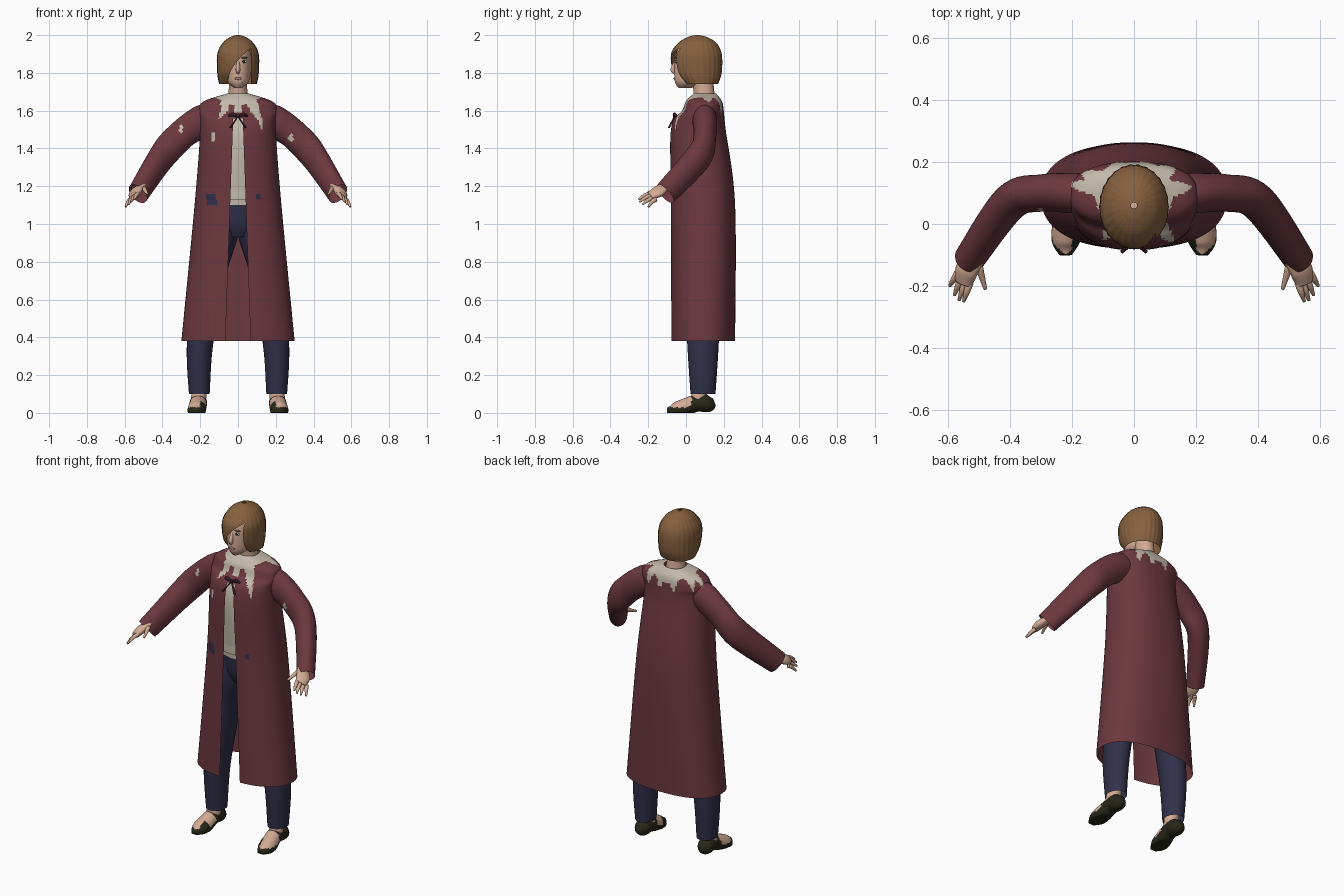
import bpy, bmesh, math
from mathutils import Vector

cube = bpy.data.objects.get("Cube")
if cube:
    bpy.data.objects.remove(cube)


def material(name, *rgb):
    m = bpy.data.materials.new(name)
    m.use_nodes = True
    m.diffuse_color = (*rgb, 1)
    m.node_tree.nodes["Principled BSDF"].inputs["Base Color"].default_value = (*rgb, 1)
    return m


COAT = material("maroon_cloth", .15, .04, .05)
CREAM = material("cream_cloth", .55, .49, .41)
SKIN = material("skin", .66, .41, .3)
HAIR = material("brown_hair", .24, .12, .05)
NAVY = material("navy_cloth", .03, .03, .07)
SHOE = material("dark_leather", .02, .02, .01)
BOW = material("dark_ribbon", .04, .01, .02)
LIP = material("lips", .42, .2, .16)
EYE = material("eye_white", .6, .55, .5)
CLOTH = [COAT, CREAM, NAVY]
ACROSS = Vector((0, 1, 0))
UP = Vector((0, 0, 1))


def dense(rows, steps):
    """Catmull-Rom curve through the rows."""
    pts = [Vector(r) for r in (rows[0], *rows, rows[-1])]
    out = []
    for a, b, c, d in zip(pts, pts[1:], pts[2:], pts[3:]):
        for s in range(steps):
            t = s / steps
            out.append(b + (c - a) * t / 2 + (a - b * 2.5 + c * 2 - d / 2) * t * t
                       + (b * 3 - a - c * 3 + d) * t ** 3 / 2)
    return out + [pts[-1]]


def join_rings(name, rings, mats, rule, caps):
    """Bridge rows of points into a smooth sheet, welding touching seams."""
    bm = bmesh.new()
    rows = [[bm.verts.new(p) for p in ring] for ring in rings]
    for low, high in zip(rows, rows[1:]):
        for i in range(len(low) - 1):
            bm.faces.new((low[i], low[i + 1], high[i + 1], high[i]))
    if caps:
        for row in (rows[0], rows[-1]):
            bm.faces.new(row[:-1])
    bmesh.ops.remove_doubles(bm, verts=bm.verts[:], dist=.00001)
    bmesh.ops.recalc_face_normals(bm, faces=bm.faces[:])
    for f in bm.faces:
        f.smooth = True
        if rule:
            f.material_index = rule(f.calc_center_median(), f.normal)
    mesh = bpy.data.meshes.new(name)
    bm.to_mesh(mesh)
    bm.free()
    for m in mats:
        mesh.materials.append(m)
    bpy.context.collection.objects.link(bpy.data.objects.new(name, mesh))


def loft(name, rows, mats, power=1, gap=None, rule=None, caps=False, groove=0, around=100):
    """Upright body; rows hold height, half width, front y and back y."""
    rings = []
    for z, half, front, back in dense(rows, 18):
        left, right = gap(z) if gap else (0, 0)

        def angle(x):
            return math.copysign(math.asin(min(.95, abs(x / half) ** (1 / power))), x)
        start, end = angle(right), angle(left) + math.tau
        ring = []
        for i in range(around + 1):
            t = start + (end - start) * i / around
            s, c = math.sin(t), math.cos(t)
            w = 1 - groove * (1 + math.cos(26 * t)) / 2
            ring.append((w * half * math.copysign(abs(s) ** power, s),
                         (front + back) / 2 - w * (back - front) / 2 * math.copysign(abs(c) ** power, c), z))
        rings.append(ring)
    join_rings(name, rings, mats, rule, caps)


def tube(name, rows, mats, side=1, flat=1, ref=UP, rule=None, caps=True, around=28):
    """Limb along a path; rows hold x, y, z and radius; nothing sinks below the ground."""
    pts = dense(rows, 8)
    rings = []
    for i, p in enumerate(pts):
        along = (pts[min(i + 1, len(pts) - 1)] - pts[max(i - 1, 0)]).to_3d().normalized()
        u = along.cross(ref).normalized()
        v = u.cross(along) * flat
        ring = []
        for j in range(around + 1):
            t = math.tau * j / around
            q = p.to_3d() + (u * math.cos(t) + v * math.sin(t)) * p.w
            ring.append((q.x * side, q.y, max(q.z, 0)))
        rings.append(ring)
    join_rings(name, rings, mats, rule, caps)


def ball(name, loc, size, mat):
    bpy.ops.mesh.primitive_uv_sphere_add(segments=16, ring_count=10, radius=1, location=loc)
    ob = bpy.context.object
    ob.name = name
    ob.scale = size
    ob.data.materials.append(mat)
    bpy.ops.object.shade_smooth()


# Ragged pale collar: spikes by azimuth and reach, loose flecks by x and z
SPIKES = {0: .19, 38: .29, -33: .24, -98: .23, -112: .21, 96: .2, 125: .2, -150: .17, 160: .17}
FLECKS = [(-.3, 1.51), (-.13, 1.46), (.28, 1.46)]


def cloth_rule(c, normal):
    arm = c - Vector((0, .1, 1.7))
    azimuth = math.degrees(math.atan2(arm.x, -arm.y))
    reach = max(r - (r - .13) * abs(azimuth - a) / 12 for a, r in SPIKES.items())
    if arm.length < max(.13, reach):
        return 1
    if c.y < .1 and any(math.hypot(c.x - x, (c.z - z) / 2) < .012 for x, z in FLECKS):
        return 1
    worn = min(math.hypot(c.x + .14, c.z - 1.13) - .03, math.hypot(c.x - .11, c.z - 1.15) - .014)
    return 2 if c.y < 0 and worn < 0 else 0


def coat_gap(z):
    w = .08 - .035 * z if z < 1.56 else 0
    return -w, w


def hair_gap(z):
    return (3.4 * (z - 1.74) ** 2 - .055, .07) if z < 1.93 else (.07, .07)


# Long open coat
loft("coat", [(.38, .3, -.08, .26), (1.1, .23, -.08, .26), (1.5, .2, -.08, .21), (1.6, .21, -.02, .2),
              (1.65, .18, 0, .19), (1.69, .06, .04, .16)],
     CLOTH, power=.85, gap=coat_gap, rule=cloth_rule)

# Shirt, belt and trouser top
loft("shirt", [(1.1, .17, -.05, .2), (1.45, .15, -.06, .17), (1.63, .09, .02, .15)], [CREAM])
loft("belt", [(1.13, .18, -.06, .21), (1.18, .17, -.06, .21)], [CREAM])
loft("trouser_top", [(.93, .1, 0, .17), (1, .15, -.03, .19), (1.14, .17, -.05, .2)], [NAVY], caps=True)

# Neck, head and face
loft("neck", [(1.6, .07, .04, .16), (1.7, .05, .04, .15), (1.8, .05, .02, .14)], [SKIN])
loft("head", [(1.72, .02, -.04, .03), (1.76, .06, -.06, .1), (1.86, .07, -.06, .15),
              (1.94, .06, -.04, .14)], [SKIN], caps=True)
tube("nose", [(0, -.05, 1.87, .006), (0, -.07, 1.82, .012), (0, -.06, 1.8, .008)], [SKIN], ref=ACROSS)
ball("lips", (0, -.058, 1.77), (.02, .008, .007), LIP)

# Grooved bob with a side parting, swept across the face
loft("hair", [(1.74, .1, -.02, .17), (1.8, .11, -.07, .19), (1.9, .11, -.08, .19), (1.96, .08, -.04, .16),
              (1.99, .04, .01, .11), (2, .01, .05, .07)], [HAIR], gap=hair_gap, groove=.02)

ball("bow_knot", (0, -.06, 1.57), (.01, .01, .01), BOW)


def foot_rule(c, normal):
    patch = abs(c.x) < .2 and -.08 < c.y < -.03
    return 1 if c.y < .03 < c.z and normal.z > .1 and not patch else 0


# Paired parts
KNUCKLES = Vector((.53, -.19, 1.16)), Vector((.57, -.16, 1.13))
TIPS = Vector((.55, -.25, 1.13)), Vector((.595, -.2, 1.09))

for side, tag in ((1, "left_"), (-1, "right_")):
    ball(tag + "eye", (.03 * side, -.05, 1.86), (.015, .006, .008), EYE)
    ball(tag + "iris", (.03 * side, -.055, 1.86), (.008, .004, .007), SHOE)
    ball(tag + "eyebrow", (.033 * side, -.05, 1.88), (.02, .008, .004), HAIR)
    tube(tag + "bow_loop", [(0, -.06, 1.57, .005), (.03, -.06, 1.58, .01), (.05, -.05, 1.57, .004)],
         [BOW], side)
    tube(tag + "bow_tail", [(0, -.06, 1.57, .005), (.04, -.09, 1.51, .006)], [BOW], side, flat=.6)
    tube(tag + "sleeve", [(.15, .1, 1.56, .06), (.2, .1, 1.54, .065), (.3, .1, 1.47, .06),
                          (.4, .07, 1.36, .06), (.53, -.11, 1.16, .05)],
         CLOTH, side, flat=1.3, rule=cloth_rule, caps=False, around=40)

    # Hand with fingers fanned from the knuckles
    tube(tag + "palm", [(.5, -.06, 1.22, .03), (.51, -.11, 1.2, .03), (.54, -.15, 1.17, .04),
                        (.55, -.19, 1.15, .03)], [SKIN], side, flat=.6, ref=Vector((1, 0, 2)))
    for i, finger in enumerate(("index", "middle", "ring", "little")):
        root = KNUCKLES[0].lerp(KNUCKLES[1], i / 3)
        tip = TIPS[0].lerp(TIPS[1], i / 3) - ACROSS * .015 * math.sin(math.pi * i / 3)
        joint = root.lerp(tip, .5) + UP * .006
        tube(tag + finger + "_finger", [(*root, .012), (*joint, .01), (*tip, .005)], [SKIN], side)
    tube(tag + "thumb", [(.5, -.14, 1.19, .013), (.48, -.21, 1.16, .006)], [SKIN], side)

    # Leg, ankle and open shoe
    tube(tag + "trouser_leg", [(.08, .08, 1.08, .09), (.09, .08, .95, .09), (.14, .09, .75, .08),
                               (.2, .09, .38, .07), (.205, .09, .1, .055)],
         [NAVY], side, flat=1.2, ref=ACROSS, caps=False)
    tube(tag + "ankle", [(.2, .09, .2, .04), (.21, .06, .05, .04)], [SKIN], side, ref=ACROSS)
    tube(tag + "shoe", [(.21, .15, .06, .02), (.21, .12, .05, .045), (.21, .05, .05, .045),
                        (.22, -.05, .01, .047), (.22, -.1, .01, .02)], [SHOE, SKIN], side, rule=foot_rule)
